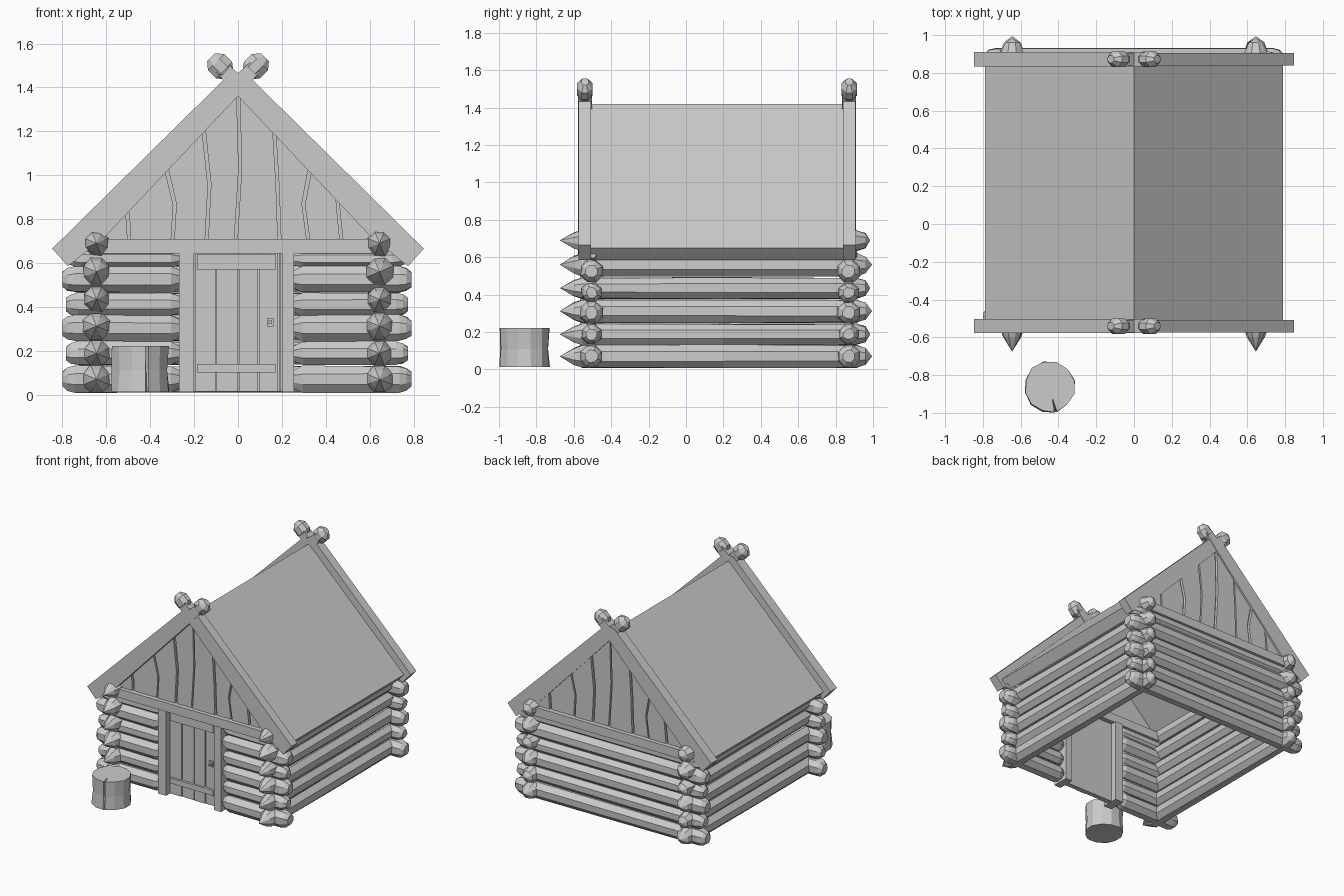
import bpy, bmesh, math, random
from mathutils import Vector

random.seed(4)
cube = bpy.data.objects.get("Cube")
if cube:
    bpy.data.objects.remove(cube, do_unlink=True)

wood = bpy.data.materials.new("grey_wood")
wood.use_nodes = True
GREY = (0.6, 0.6, 0.6, 1)
wood.diffuse_color = GREY
wood.node_tree.nodes["Principled BSDF"].inputs["Base Color"].default_value = GREY


def finish(name, bm):
    bmesh.ops.remove_doubles(bm, verts=bm.verts, dist=0.0005)
    bmesh.ops.recalc_face_normals(bm, faces=bm.faces)
    mesh = bpy.data.meshes.new(name)
    bm.to_mesh(mesh)
    bm.free()
    mesh.materials.append(wood)
    obj = bpy.data.objects.new(name, mesh)
    bpy.context.collection.objects.link(obj)
    return obj


def loft(name, rings):
    """Skin a list of vertex rings and cap both ends."""
    bm = bmesh.new()
    rows = [[bm.verts.new(p) for p in ring] for ring in rings]
    n = len(rows[0])
    for a, b in zip(rows, rows[1:]):
        for i in range(n):
            j = (i + 1) % n
            bm.faces.new((a[i], a[j], b[j], b[i]))
    bm.faces.new(rows[0][::-1])
    bm.faces.new(rows[-1])
    return finish(name, bm)


def prism(name, outline, y0, y1):
    """Extrude an x-z outline along y."""
    return loft(name, [[(x, y, z) for x, z in outline] for y in (y0, y1)])


def box(name, x0, x1, y0, y1, z0, z1):
    return prism(name, [(x0, z0), (x1, z0), (x1, z1), (x0, z1)], y0, y1)


def log(name, along, stations, centre, wobble=0.004):
    """Eight-sided log; stations are (position, radius) pairs."""
    rings = []
    for pos, r in stations:
        ring = []
        for i in range(8):
            a = math.tau * (i + 0.5) / 8
            rr = r + (random.uniform(-wobble, wobble) if r > 0 else 0)
            u, z = centre[0] + rr * math.cos(a), centre[1] + rr * math.sin(a)
            ring.append((pos, u, z) if along == "x" else (u, pos, z))
        rings.append(ring)
    return loft(name, rings)


# Side wall logs with sharpened front tips
SIDE_Z = (0.07, 0.188, 0.312, 0.435, 0.56, 0.69)
for side, label in ((1, "left"), (-1, "right")):
    for k, z in enumerate(SIDE_Z):
        r = 0.066 if k % 2 == 0 else 0.06
        back = 0.995 if k % 2 == 0 else 0.985
        log(f"{label}_wall_log_{k + 1}", "y",
            [(-0.675, 0), (-0.6, r * 0.72), (-0.555, r), (0.2, r), (0.91, r),
             (0.96, r * 0.7), (back, 0)], (side * 0.645, z))

# Front and back wall logs, front ones split by the doorway
CROSS_Z = (0.07, 0.188, 0.303, 0.41, 0.525, 0.62)
for k, z in enumerate(CROSS_Z):
    r = (0.064, 0.056)[k % 2] if k < 5 else 0.045
    end = 0.79 if k % 2 == 0 else 0.775
    if k == 5:
        end = 0.76
    tip = [(end, r * 0.55), (end - 0.022, r * 0.85), (end - 0.055, r)]
    for side, label in ((1, "left"), (-1, "right")):
        inner = [(0.295, r), (0.25, r * 0.65)]
        log(f"front_{label}_log_{k + 1}", "x",
            [(side * (p + (0.01 if side < 0 else 0)), q) for p, q in tip + inner],
            (-0.505, z))
    log(f"back_log_{k + 1}", "x",
        [(-p, q) for p, q in tip] + tip[::-1], (0.87, z))

# Lintel beams above the walls
box("front_lintel", -0.61, 0.61, -0.565, -0.45, 0.642, 0.708)
box("back_lintel", -0.61, 0.61, 0.815, 0.93, 0.642, 0.708)

# Door frame, planks, braces and latch
box("door_post_right", -0.268, -0.2, -0.568, -0.44, 0.012, 0.645)
box("door_post_left", 0.2, 0.256, -0.568, -0.44, 0.012, 0.645)
edges = (-0.2, -0.1, 0.003, 0.095, 0.185, 0.2)
for k, (a, b) in enumerate(zip(edges, edges[1:])):
    y = -0.525 + 0.004 * (k % 2)
    box(f"door_plank_{k + 1}", a + 0.003, b - 0.003, y, -0.49, 0.015, 0.642)
box("door_backing", -0.2, 0.2, -0.505, -0.485, 0.015, 0.642)
for label, z0, z1 in (("lower", 0.1, 0.14), ("upper", 0.57, 0.64)):
    box(f"door_brace_{label}", -0.188, 0.172, -0.54, -0.515, z0, z1)
box("door_latch_plate", 0.132, 0.162, -0.535, -0.515, 0.31, 0.35)
box("door_latch_knob", 0.14, 0.155, -0.555, -0.53, 0.322, 0.337)

# Gable planks with crooked seams
SEAMS = [(-0.69, -0.69, -0.69), (-0.495, -0.5, -0.512), (-0.3, -0.288, -0.335),
         (-0.145, -0.13, -0.16), (-0.012, 0.01, 0.0), (0.19, 0.18, 0.163),
         (0.325, 0.298, 0.335), (0.475, 0.46, 0.448), (0.69, 0.69, 0.69)]


def seam_points(seam, shift):
    low, mid, top = (s + shift for s in seam)
    peak = 1.4 - abs(top)
    return [(low, 0.67), (mid, 0.67 + 0.5 * (peak - 0.67)), (top, peak)]


def gable(label, outer, inner, flip):
    for k, (a, b) in enumerate(zip(SEAMS, SEAMS[1:])):
        pts = seam_points(a, 0.007) + seam_points(b, -0.007)[::-1]
        out = outer + (inner - outer) * 0.12 * (k % 2)
        prism(f"{label}_gable_plank_{k + 1}", [(flip * x, z) for x, z in pts], out, inner)
    mid = (outer + inner) / 2
    prism(f"{label}_gable_backing", [(-0.7, 0.67), (0.7, 0.67), (0, 1.37)], mid, inner)


gable("front", -0.535, -0.495, 1)
gable("back", 0.9, 0.86, -1)

# Roof slopes
for side, label in ((1, "left"), (-1, "right")):
    prism(f"{label}_roof", [(0, 1.42), (side * 0.79, 0.648),
                            (side * 0.73, 0.585), (0, 1.295)], -0.52, 0.85)

# Crossed bargeboards, each narrowing to a neck with a faceted knob
BOARD = [(0.847, 0.665), (0.783, 0.587), (0.6, 0.71), (0.0, 1.36), (-0.045, 1.41),
         (-0.1, 1.47), (-0.055, 1.515), (0.0, 1.465), (0.045, 1.455)]
BOARD[2] = (0.61, 0.715)
BOARD[1] = (0.775, 0.585)
for label, y0, y1 in (("front", -0.578, -0.503), ("back", 0.835, 0.91)):
    for side, hand in ((1, "left"), (-1, "right")):
        inset = 0.004 if side > 0 else 0
        prism(f"{label}_{hand}_bargeboard", [(side * x, z) for x, z in BOARD],
              y0 + inset, y1 - inset)
        # knob rings run along the board direction
        axis = Vector((-side, 0, 1)).normalized()
        across = Vector((side, 0, 1)).normalized()
        centre = Vector((-side * 0.082, (y0 + y1) / 2, 1.497))
        rings = []
        for t, w in ((-0.058, 0.5), (-0.025, 0.95), (0.025, 0.95), (0.058, 0.45)):
            rings.append([centre + axis * t
                          + across * (0.06 * w * math.cos(math.tau * (i + 0.5) / 8))
                          + Vector((0, 0.047 * w * math.sin(math.tau * (i + 0.5) / 8), 0))
                          for i in range(8)])
        loft(f"{label}_{hand}_knob", rings)

# Chopping stump with a split in its upper rim
rings = []
for z, r, split in ((0.012, 0.137, 0.134), (0.11, 0.132, 0.12), (0.222, 0.134, 0.06)):
    ring = []
    for i in range(12):
        a = math.tau * i / 12 + 0.24
        rr = r + random.uniform(-0.006, 0.004)
        if i == 9:
            for da, rad in ((-0.05, rr), (0, split), (0.05, rr)):
                ring.append((-0.447 + rad * math.cos(a + da),
                             -0.862 + rad * math.sin(a + da), z))
        else:
            ring.append((-0.447 + rr * math.cos(a), -0.862 + rr * math.sin(a), z))
    rings.append(ring)
loft("stump", rings)
